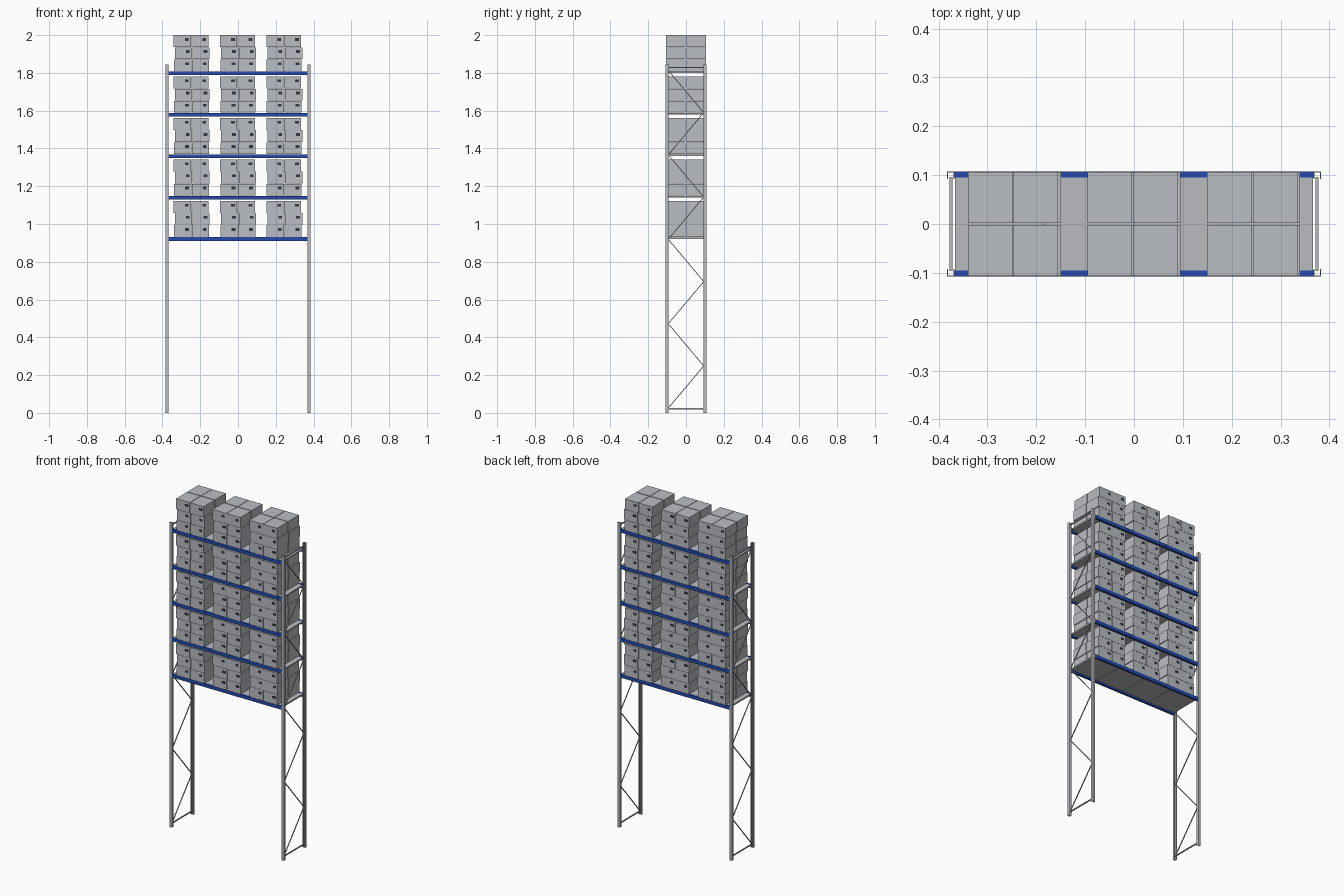
import bpy, bmesh
from math import atan2, hypot
from mathutils import Matrix, Vector

cube = bpy.data.objects.get("Cube")
if cube:
    bpy.data.objects.remove(cube, do_unlink=True)


def material(name, rgb):
    m = bpy.data.materials.new(name)
    m.use_nodes = True
    m.diffuse_color = (*rgb, 1)
    m.node_tree.nodes["Principled BSDF"].inputs["Base Color"].default_value = (*rgb, 1)
    return m


GREY = material("box grey", (0.49, 0.51, 0.54))
STEEL = material("galvanised steel", (0.49, 0.50, 0.52))
BLUE = material("beam blue", (0.02, 0.07, 0.42))
DARK = material("handle dark", (0.035, 0.04, 0.05))


def add_box(bm, centre, size, mat=0, rot=None):
    matrix = Matrix.Translation(centre) @ (rot or Matrix()) @ Matrix.Diagonal((*size, 1))
    verts = bmesh.ops.create_cube(bm, size=1, matrix=matrix)["verts"]
    for f in {f for v in verts for f in v.link_faces}:
        f.material_index = mat


def finish(bm, name, *mats):
    bmesh.ops.recalc_face_normals(bm, faces=bm.faces[:])
    mesh = bpy.data.meshes.new(name)
    bm.to_mesh(mesh)
    bm.free()
    for m in mats:
        mesh.materials.append(m)
    ob = bpy.data.objects.new(name, mesh)
    bpy.context.collection.objects.link(ob)


POST_X, POST_Y, POST_H = 0.375, 0.1, 1.845
SHELVES = [0.93 + 0.2195 * i for i in range(5)]
LAYER = (2 - SHELVES[-1]) / 3
SIDES = ((-1, "right"), (1, "left"))

# Upright posts: channels open towards the middle of the frame
for sx, side in SIDES:
    for sy, end in ((-1, "front"), (1, "back")):
        bm = bmesh.new()
        w, t = 0.0075, 0.002
        profile = [(-w, w), (w, w), (w, -w), (w - t, -w),
                   (w - t, w - t), (t - w, w - t), (t - w, -w), (-w, -w)]
        face = bm.faces.new([bm.verts.new((sx * POST_X + x, sy * (POST_Y + y), 0))
                             for x, y in profile])
        top = bmesh.ops.extrude_face_region(bm, geom=[face])["geom"]
        bmesh.ops.translate(bm, vec=(0, 0, POST_H),
                            verts=[g for g in top if isinstance(g, bmesh.types.BMVert)])
        finish(bm, f"{end}_{side}_post", STEEL)

# Frame bracing: horizontal ties and a zigzag of thin diagonals
for sx, side in SIDES:
    bm = bmesh.new()
    x = sx * POST_X
    for z in (0.022, 1.828):
        add_box(bm, (x, 0, z), (0.006, 0.192, 0.006))
    points = [Vector((x, 0.094 * (-1) ** (i + 1), 0.025 + 0.2235 * i)) for i in range(9)]
    for a, b in zip(points, points[1:]):
        d = b - a
        add_box(bm, (a + b) / 2, (0.005, hypot(d.y, d.z), 0.004),
                rot=Matrix.Rotation(atan2(d.z, d.y), 4, "X"))
    finish(bm, f"{side}_frame_bracing", STEEL)

for n, z in enumerate(SHELVES, 1):
    # Pair of load beams
    bm = bmesh.new()
    for sy in (-1, 1):
        add_box(bm, (0, sy * 0.1015, z - 0.01), (0.735, 0.012, 0.02))
    finish(bm, f"shelf_{n}_beams", BLUE)

    # Four deck panels
    bm = bmesh.new()
    for i in range(4):
        add_box(bm, (0.184 * (i - 1.5), 0, z - 0.005), (0.182, 0.191, 0.009))
    finish(bm, f"shelf_{n}_deck", STEEL)

    # Three stacks of boxes, each box with a dark hand hole on its outer face
    for g, group in enumerate(("right", "middle", "left")):
        bm = bmesh.new()
        for layer, shift in enumerate((-0.0005, 0.003, -0.003)):
            zc = z + LAYER * (layer + 0.5)
            for sx in (-1, 1):
                for sy in (-1, 1):
                    x = 0.245 * (g - 1) + sx * 0.0468 + shift
                    add_box(bm, (x, sy * 0.0540, zc), (0.091, 0.104, LAYER - 0.001))
                    add_box(bm, (x - sy * 0.023, sy * 0.106, zc + 0.009),
                            (0.02, 0.002, 0.014), 1)
        finish(bm, f"shelf_{n}_{group}_boxes", GREY, DARK)
